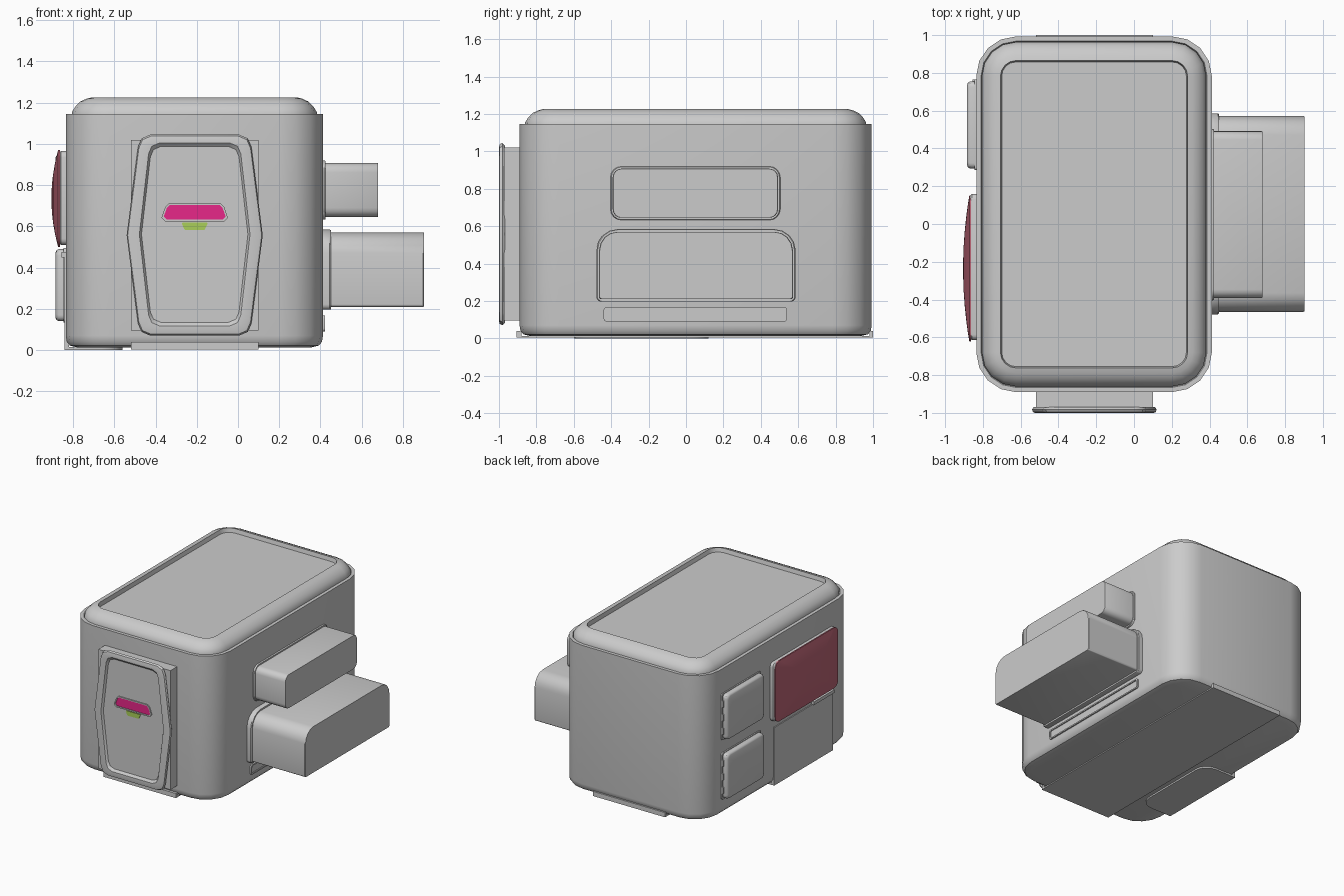
import bpy, bmesh, math

if "Cube" in bpy.data.objects:
    bpy.data.objects.remove(bpy.data.objects["Cube"])

AXES = {'x': lambda u, v, d: (d, u, v),   # profile in y,z
        'y': lambda u, v, d: (u, d, v),   # profile in x,z
        'z': lambda u, v, d: (u, v, d)}   # profile in x,y


def mat(name, rgb):
    m = bpy.data.materials.new(name)
    m.diffuse_color = (*rgb, 1)
    m.use_nodes = True
    m.node_tree.nodes["Principled BSDF"].inputs["Base Color"].default_value = m.diffuse_color
    return m


def rrect(u0, u1, v0, v1, r=0.05, n=4, rb=None):
    """Rounded rectangle; rb is an optional radius for the lower corners."""
    rb = r if rb is None else rb
    pts = []
    for k, (cu, cv, q) in enumerate([(u1 - r, v1 - r, r), (u0 + r, v1 - r, r),
                                     (u0 + rb, v0 + rb, rb), (u1 - rb, v0 + rb, rb)]):
        for i in range(n + 1):
            a = math.pi / 2 * (k + i / n)
            pts.append((cu + q * math.cos(a), cv + q * math.sin(a)))
    return pts


def scaled(pts, s):
    cu = (min(p[0] for p in pts) + max(p[0] for p in pts)) / 2
    cv = (min(p[1] for p in pts) + max(p[1] for p in pts)) / 2
    return [(cu + (u - cu) * s, cv + (v - cv) * s) for u, v in pts]


def stack(name, axis, levels, material=None):
    """Loft a list of (profile, depth) levels and cap both ends."""
    bm = bmesh.new()
    rings = [[bm.verts.new(AXES[axis](u, v, d)) for u, v in prof] for prof, d in levels]
    for a, b in zip(rings, rings[1:]):
        for i in range(len(a)):
            j = (i + 1) % len(a)
            bm.faces.new((a[i], a[j], b[j], b[i]))
    bm.faces.new(rings[0])
    bm.faces.new(rings[-1])
    bmesh.ops.recalc_face_normals(bm, faces=bm.faces)
    me = bpy.data.meshes.new(name)
    bm.to_mesh(me)
    bm.free()
    ob = bpy.data.objects.new(name, me)
    bpy.context.collection.objects.link(ob)
    if material:
        me.materials.append(material)
    bpy.ops.object.select_all(action='DESELECT')
    ob.select_set(True)
    bpy.context.view_layer.objects.active = ob
    bpy.ops.object.shade_smooth_by_angle(angle=math.radians(35))
    return ob


def box(name, x, y, z):
    sq = [(x[0], y[0]), (x[1], y[0]), (x[1], y[1]), (x[0], y[1])]
    return stack(name, 'z', [(sq, z[0]), (sq, z[1])])


pink = mat("handle_pink", (0.8, 0.02, 0.25))
green = mat("latch_green", (0.40, 0.62, 0.10))
rose = mat("panel_rose", (0.5, 0.13, 0.18))


# main body and lid, as insets of one plan outline
def plan(i):
    return rrect(-0.835 + i, 0.412 - i, -0.89 + i, 0.993 - i, 0.21 - i)


stack("body", 'z', [(plan(0.06), 0.012), (plan(0.02), 0.022), (plan(0.005), 0.04),
                    (plan(0), 0.07), (plan(0), 1.145), (plan(0.025), 1.145),
                    (plan(0.03), 1.135)])
stack("lid", 'z', [(plan(0.03), 1.13), (plan(0.03), 1.155), (plan(0.047), 1.182),
                   (plan(0.07), 1.205), (plan(0.10), 1.219), (plan(0.128), 1.226),
                   (plan(0.135), 1.195)])


# front door: surround, hexagonal leaf with raised rim
def leaf(mid, top, z0, z1, c):
    half = [(top - c, z1), (top - 0.3 * c, z1 - 0.3 * c), (top, z1 - c), (mid, (z0 + z1) / 2),
            (top, z0 + c), (top - 0.3 * c, z0 + 0.3 * c), (top - c, z0)]
    return [(-0.21 + u, v) for u, v in half] + [(-0.21 - u, v) for u, v in reversed(half)]


outer = leaf(0.33, 0.275, 0.07, 1.045, 0.06)
inner = leaf(0.258, 0.215, 0.135, 0.987, 0.05)
box("door_surround", (-0.52, 0.10), (-0.972, -0.86), (0.095, 1.02))
stack("door", 'y', [(scaled(outer, 0.97), -0.968), (outer, -0.982), (scaled(outer, 0.985), -0.996),
                    (scaled(outer, 0.95), -1.0), (scaled(inner, 1.04), -1.0), (inner, -0.984)])


# door handle recess, coloured grip and latch
def trap(top, bottom, z0, z1, c):
    half = [(top - c, z1), (top, z1 - c), (bottom, z0 + c), (bottom - c, z0)]
    return [(-0.21 + u, v) for u, v in half] + [(-0.21 - u, v) for u, v in reversed(half)]


grip = trap(0.135, 0.15, 0.634, 0.704, 0.014)
rim = trap(0.143, 0.161, 0.624, 0.712, 0.018)
stack("handle_rim", 'y', [(rim, -0.98), (rim, -0.993), (grip, -0.993), (grip, -0.985)])
stack("handle_grip", 'y', [(grip, -0.98), (grip, -0.988)], pink)
latch = trap(0.063, 0.05, 0.582, 0.618, 0.004)
stack("door_latch", 'y', [(latch, -0.98), (latch, -0.989)], green)


# right side slide-outs with flanges, and the slot beneath
def slide(name, y0, y1, z0, z1, r, rb, reach, flange, g):
    f = rrect(y0 - g, y1 + g, z0 - g, z1 + g, r + g, rb=rb + g)
    p = rrect(y0, y1, z0, z1, r, rb=rb)
    stack(name + "_flange", 'x', [(f, 0.39), (f, flange - 0.006), (scaled(f, 0.99), flange)])
    stack(name, 'x', [(p, 0.39), (p, reach - 0.005), (scaled(p, 0.993), reach)])


slide("upper_slide", -0.392, 0.492, 0.645, 0.907, 0.045, 0.045, 0.68, 0.424, 0.012)
slide("lower_slide", -0.465, 0.572, 0.21, 0.57, 0.10, 0.012, 0.903, 0.45, 0.014)
slot = rrect(-0.44, 0.54, 0.09, 0.167, 0.015)
slot_in = rrect(-0.428, 0.528, 0.10, 0.157, 0.01)
stack("step_slot", 'x', [(slot, 0.39), (slot, 0.422), (slot_in, 0.422), (slot_in, 0.414)])

# left side bowed window on its frame
frame = rrect(-0.615, 0.16, 0.51, 0.965, 0.03)
stack("window_frame", 'x', [(frame, -0.82), (frame, -0.858), (scaled(frame, 0.97), -0.868)])
pane = rrect(-0.622, 0.15, 0.5, 0.97, 0.05)
stack("window_pane", 'x', [(pane, -0.862)] +
      [(scaled(pane, s), -0.905 + 0.033 * s * s) for s in (1, 0.85, 0.7, 0.5, 0.3, 0.1)], rose)

# two small hatches behind the window, with hinge tabs
for label, z in (("lower", 0.14), ("upper", 0.60)):
    base = rrect(0.285, 0.765, z - 0.005, z + 0.355, 0.015)
    lid = rrect(0.293, 0.755, z, z + 0.35, 0.03)
    stack(label + "_hatch_base", 'x', [(base, -0.82), (base, -0.845)])
    stack(label + "_hatch", 'x', [(lid, -0.84), (lid, -0.868), (scaled(lid, 0.97), -0.879),
                                  (scaled(lid, 0.92), -0.884)])
    for k in range(3):
        zc = z + 0.07 + 0.105 * k
        box(f"{label}_hatch_hinge_{k + 1}", (-0.856, -0.83), (0.752, 0.766), (zc - 0.025, zc + 0.025))

# access panel below the window, wrapping under the body
box("access_panel", (-0.842, -0.82), (-0.6, 0.12), (0.0, 0.45))
box("access_panel_lip", (-0.856, -0.83), (-0.60, -0.35), (0.45, 0.475))
under = [p for p in rrect(-0.842, -0.56, -0.6, 0.12, 0.1)]
under = [(-0.842, v) if u < -0.70 else (u, v) for u, v in under]
stack("access_panel_underside", 'z', [(under, 0.0), (under, 0.014)])

# underbody runner with turned-up ends
box("underbody_runner", (-0.52, 0.10), (-0.905, 1.0), (0.004, 0.014))
box("runner_front_lip", (-0.52, 0.10), (-0.905, -0.88), (0.004, 0.04))
box("runner_back_lip", (-0.52, 0.10), (0.98, 1.0), (0.004, 0.04))
